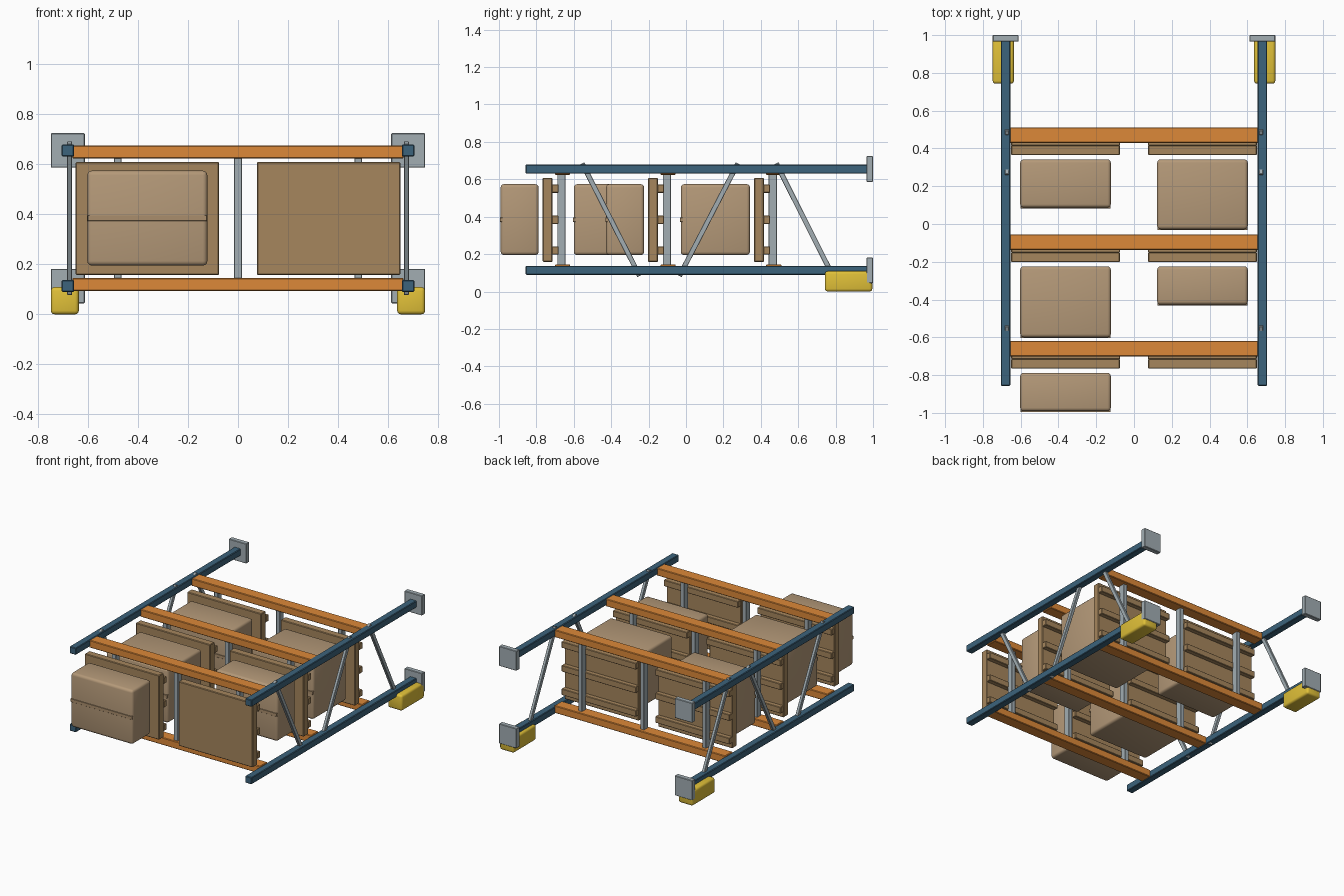
import bpy, bmesh
from mathutils import Vector, Matrix

if "Cube" in bpy.data.objects:
    bpy.data.objects.remove(bpy.data.objects["Cube"])


def material(name, rgb):
    m = bpy.data.materials.new(name)
    m.diffuse_color = (*rgb, 1)
    m.use_nodes = True
    m.node_tree.nodes["Principled BSDF"].inputs["Base Color"].default_value = m.diffuse_color
    return m


BLUE = material("blue_steel", (0.045, 0.125, 0.2))
ORANGE = material("orange_steel", (0.72, 0.25, 0.04))
GREY = material("galvanised", (0.36, 0.42, 0.45))
YELLOW = material("yellow_guard", (0.75, 0.53, 0.04))
WOOD = material("pallet_wood", (0.38, 0.24, 0.11))
CARD = material("carton", (0.46, 0.32, 0.19))
TAPE = material("tape", (0.40, 0.27, 0.15))


def block(name, x, y, z, mat, bevel=0.003, seg=1, rot=None):
    """Box from (min, max) pairs, optionally rotated about its centre."""
    lo, hi = Vector((x[0], y[0], z[0])), Vector((x[1], y[1], z[1]))
    bm = bmesh.new()
    bmesh.ops.create_cube(bm, size=1, matrix=Matrix.Diagonal((*(hi - lo), 1)))
    if bevel:
        bmesh.ops.bevel(bm, geom=bm.edges[:], offset=bevel, segments=seg,
                        profile=0.5, affect='EDGES')
    if seg > 1:
        for f in bm.faces:
            f.smooth = True
        for e in bm.edges:
            if e.is_manifold and e.calc_face_angle() > 0.7:
                e.smooth = False
    me = bpy.data.meshes.new(name)
    bm.to_mesh(me)
    bm.free()
    me.materials.append(mat)
    ob = bpy.data.objects.new(name, me)
    ob.location = (lo + hi) / 2
    if rot:
        ob.rotation_euler = rot
    bpy.context.collection.objects.link(ob)
    return ob


def around(c, half):
    return (c - half, c + half)


def brace(name, x, a, b):
    """Diagonal bar in the y-z plane between two (y, z) points."""
    a, b = Vector((0, *a)), Vector((0, *b))
    d, mid = b - a, (a + b) / 2
    ob = block(name, around(x, 0.01), around(mid.y, 0.0135),
               around(mid.z, d.length / 2), GREY, 0.002)
    ob.rotation_mode = 'QUATERNION'
    ob.rotation_quaternion = Vector((0, 0, 1)).rotation_difference(d)


RAILS = (0.655, 0.113)
BRACES = [((-0.555, 0.685), (-0.248, 0.083)),
          ((0.277, 0.685), (-0.035, 0.083)),
          ((0.483, 0.685), (0.785, 0.083))]

# Side frames: uprights, foot plates, guards and diagonal braces
for s, side in ((-1, "left"), (1, "right")):
    for z, pos in zip(RAILS, ("upper", "lower")):
        block(f"{side}_{pos}_upright", around(s * 0.68, 0.025), (-0.857, 0.998),
              around(z, 0.024), BLUE, 0.004)
        block(f"{side}_{pos}_foot_plate", around(s * 0.68, 0.068), (0.965, 1.0),
              around(z, 0.069), GREY, 0.003)
    block(f"{side}_guard", around(s * 0.692, 0.056), (0.743, 0.996),
          (0, 0.109), YELLOW, 0.015, 3)
    for i, (a, b) in enumerate(BRACES):
        brace(f"{side}_brace_{i}", s * 0.673, a, b)

# Shelf levels: beams, cross bars, pallets and cartons (carton depth per bay)
LEVELS = [(0.47, (0.255, 0.37)), (-0.096, (0.376, 0.203)), (-0.66, (0.203, None))]
for i, (y, depths) in enumerate(LEVELS):
    for z, pos in ((0.649, "upper"), (0.119, "lower")):
        block(f"level_{i}_{pos}_beam", (-0.662, 0.662), around(y, 0.041),
              around(z, 0.026), ORANGE, 0.004)
    for j, x in enumerate((-0.48, 0, 0.48)):
        block(f"level_{i}_cross_bar_{j}", around(x, 0.015), around(y - 0.006, 0.022),
              (0.13, 0.64), GREY, 0.002)
    for s, depth in zip((-1, 1), depths):
        tag = f"level_{i}_{'left' if s < 0 else 'right'}"
        px = around(s * 0.3625, 0.2875)
        deck = y - 0.106
        block(f"{tag}_pallet_deck", px, (deck, deck + 0.052), (0.158, 0.608), WOOD, 0.004)
        for j, z in enumerate((0.22, 0.384, 0.55)):
            block(f"{tag}_pallet_runner_{j}", px, (deck + 0.05, deck + 0.085),
                  around(z, 0.022), WOOD)
        if depth:
            top = deck - 0.022
            cx = around(s * 0.3625, 0.24)
            block(f"{tag}_carton", cx, (top - depth, top), (0.195, 0.574), CARD, 0.018, 3)
            block(f"{tag}_carton_tape", around(s * 0.3625, 0.238),
                  (top - depth - 0.004, top - depth + 0.02), around(0.384, 0.011), TAPE, 0.001)
